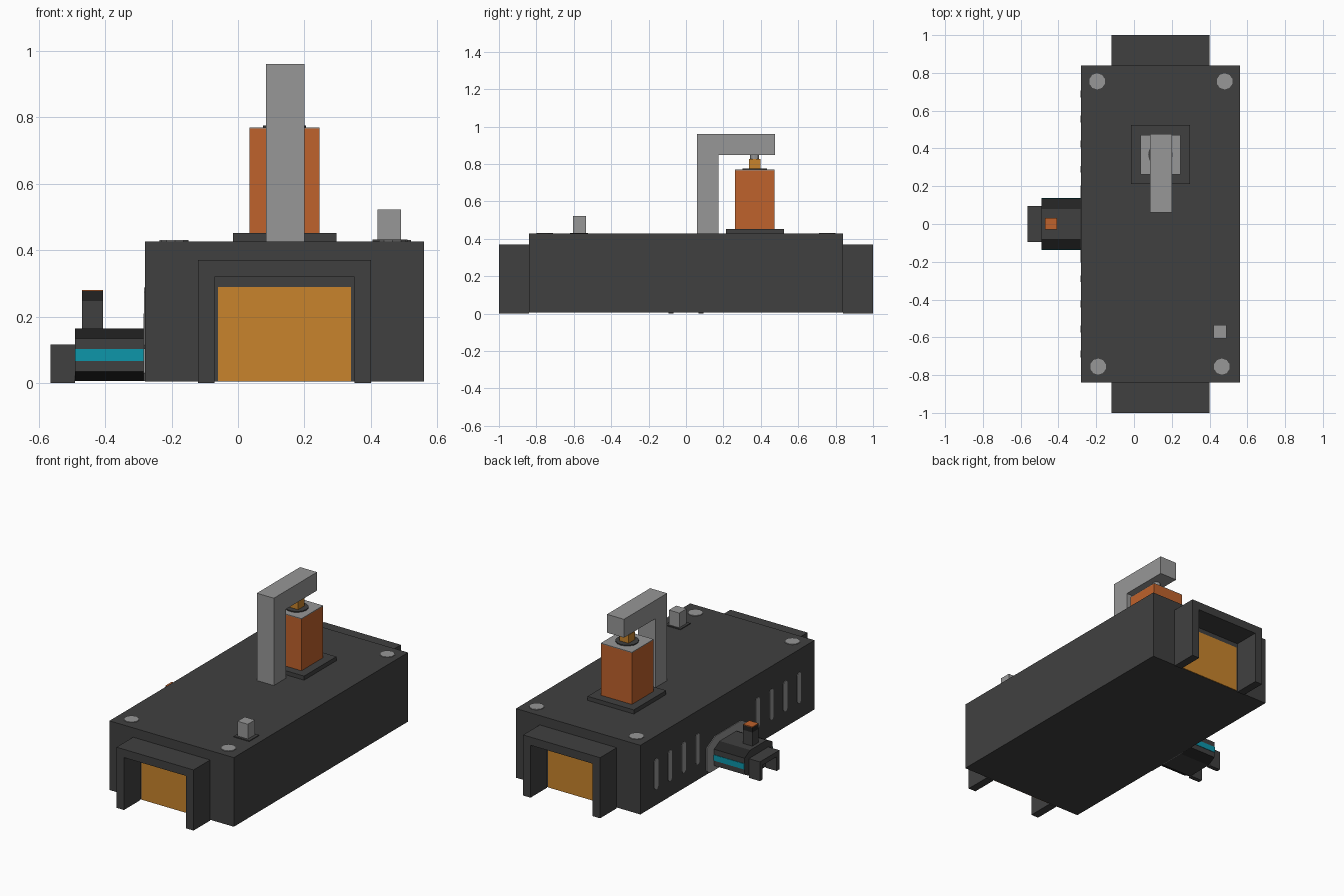
import bpy, bmesh, math
from mathutils import Matrix

cube = bpy.data.objects.get("Cube")
if cube:
    bpy.data.objects.remove(cube)


def material(name, r, g, b):
    m = bpy.data.materials.new(name)
    m.use_nodes = True
    m.diffuse_color = (r, g, b, 1)
    m.node_tree.nodes["Principled BSDF"].inputs["Base Color"].default_value = (r, g, b, 1)
    return m


DARK = material("dark grey", 0.051, 0.051, 0.051)
BLACK = material("black", 0.0165, 0.0165, 0.0165)
GREY = material("light grey", 0.31, 0.31, 0.31)
ORANGE = material("burnt orange", 0.52, 0.122, 0.025)
GOLD = material("amber", 0.58, 0.231, 0.025)
TEAL = material("teal", 0.004, 0.305, 0.402)


def finish(name, bm, *mats):
    bmesh.ops.recalc_face_normals(bm, faces=bm.faces)
    me = bpy.data.meshes.new(name)
    bm.to_mesh(me)
    bm.free()
    for m in mats:
        me.materials.append(m)
    ob = bpy.data.objects.new(name, me)
    bpy.context.collection.objects.link(ob)
    return ob


def box(name, x, y, z, mat):
    """Box from (min, max) pairs on each axis."""
    bm = bmesh.new()
    bmesh.ops.create_cube(bm, size=1)
    for v in bm.verts:
        v.co = [r[0] if c < 0 else r[1] for c, r in zip(v.co, (x, y, z))]
    return finish(name, bm, mat)


def prism(name, profile, axis, a, b, *mats):
    """Extrude a 2D profile from a to b along x (profile y,z) or y (profile x,z)."""
    bm = bmesh.new()
    place = (lambda p, t: (t, *p)) if axis == "x" else (lambda p, t: (p[0], t, p[1]))
    f = bm.faces.new([bm.verts.new(place(p, a)) for p in profile])
    top = bmesh.ops.extrude_face_region(bm, geom=[f])["geom"]
    shift = (b - a, 0, 0) if axis == "x" else (0, b - a, 0)
    bmesh.ops.translate(bm, vec=shift, verts=[g for g in top if isinstance(g, bmesh.types.BMVert)])
    return finish(name, bm, *mats)


def disc(name, x, y, z0, z1, r, sides, mat):
    bm = bmesh.new()
    bmesh.ops.create_cone(bm, cap_ends=True, segments=sides, radius1=r, radius2=r, depth=z1 - z0,
                          matrix=Matrix.Translation((x, y, (z0 + z1) / 2)))
    return finish(name, bm, mat)


def arch(c, half, top, wall, roof):
    """U-shaped doorway profile, open at the bottom."""
    h = half - wall
    return [(c - half, 0), (c - half, top), (c + half, top), (c + half, 0),
            (c + h, 0), (c + h, top - roof), (c - h, top - roof), (c - h, 0)]


# Main housing
box("housing", (-0.28, 0.56), (-0.84, 0.84), (0.005, 0.427), DARK)

# Doorway frames with amber panels at both ends
for s, end in ((-1, "front"), (1, "back")):
    prism(end + "_frame", arch(0.14, 0.26, 0.37, 0.05, 0.05), "y", s * 0.84, s * 1.0, DARK)
    box(end + "_panel", (-0.06, 0.34), sorted((s * 0.838, s * 0.844)), (0.006, 0.29), GOLD)

# Screw heads on the lid
for i, (x, y) in enumerate(((-0.195, 0.755), (0.48, 0.755), (-0.19, -0.755), (0.465, -0.755))):
    disc(f"screw_{i + 1}", x, y, 0.425, 0.431, 0.043, 10, GREY)

# Small button
box("button_base", (0.405, 0.51), (-0.62, -0.525), (0.425, 0.432), DARK)
box("button", (0.42, 0.49), (-0.605, -0.535), (0.43, 0.522), GREY)

# Plunger block with its base, cap and stem
box("block_base", (-0.015, 0.297), (0.213, 0.525), (0.425, 0.452), DARK)
box("block", (0.035, 0.245), (0.262, 0.472), (0.45, 0.766), ORANGE)
box("block_cap", (0.035, 0.245), (0.262, 0.472), (0.766, 0.77), GREY)
disc("stem_washer", 0.14, 0.367, 0.768, 0.776, 0.065, 16, DARK)
box("stem", (0.11, 0.17), (0.337, 0.397), (0.77, 0.826), GOLD)
disc("stem_pin", 0.14, 0.367, 0.82, 0.852, 0.024, 12, GREY)

# Overhanging arm
arm = [(0.06, 0.425), (0.06, 0.96), (0.477, 0.96), (0.477, 0.848), (0.175, 0.848), (0.175, 0.425)]
prism("arm", arm, "x", 0.085, 0.20, GREY)

# Vent slots on the right wall
for i in range(4):
    for s in (-1, 1):
        y = s * (0.29 + i * 0.133)
        slot = [(y + dy, z) for dy, z in ((-0.018, 0.115), (-0.018, 0.275), (-0.008, 0.288), (0.008, 0.288),
                                          (0.018, 0.275), (0.018, 0.115), (0.008, 0.102), (-0.008, 0.102))]
        prism(f"vent_{'back' if s > 0 else 'front'}_{i + 1}", slot, "x", -0.278, -0.283, GREY)

# Mounting plate and side coupling with chamfered edges
plate = [(-0.205, 0.03), (-0.205, 0.165), (-0.125, 0.21), (0.125, 0.21),
         (0.205, 0.165), (0.205, 0.03), (0.18, 0.006), (-0.18, 0.006)]
prism("coupling_plate", plate, "x", -0.278, -0.284, GREY)
octagon = [(-0.135, 0.035), (-0.135, 0.135), (-0.08, 0.164), (0.08, 0.164),
           (0.135, 0.135), (0.135, 0.035), (0.08, 0.006), (-0.08, 0.006)]
coupling = prism("coupling", octagon, "x", -0.28, -0.49, DARK, BLACK)
for p in coupling.data.polygons:
    if abs(p.normal.y) > 0.1 and abs(p.normal.z) > 0.1:
        p.material_index = 1
for s, side in ((-1, "front"), (1, "back")):
    box("coupling_stripe_" + side, (-0.49, -0.284), sorted((s * 0.133, s * 0.138)), (0.067, 0.102), TEAL)

# Coupling outlet and knob
prism("outlet", arch(0.0, 0.094, 0.117, 0.026, 0.03), "x", -0.49, -0.565, DARK)
box("knob_post", (-0.47, -0.407), (-0.029, 0.031), (0.16, 0.247), DARK)
box("knob_collar", (-0.47, -0.407), (-0.029, 0.031), (0.247, 0.277), BLACK)
box("knob_top", (-0.47, -0.407), (-0.029, 0.031), (0.277, 0.281), ORANGE)
